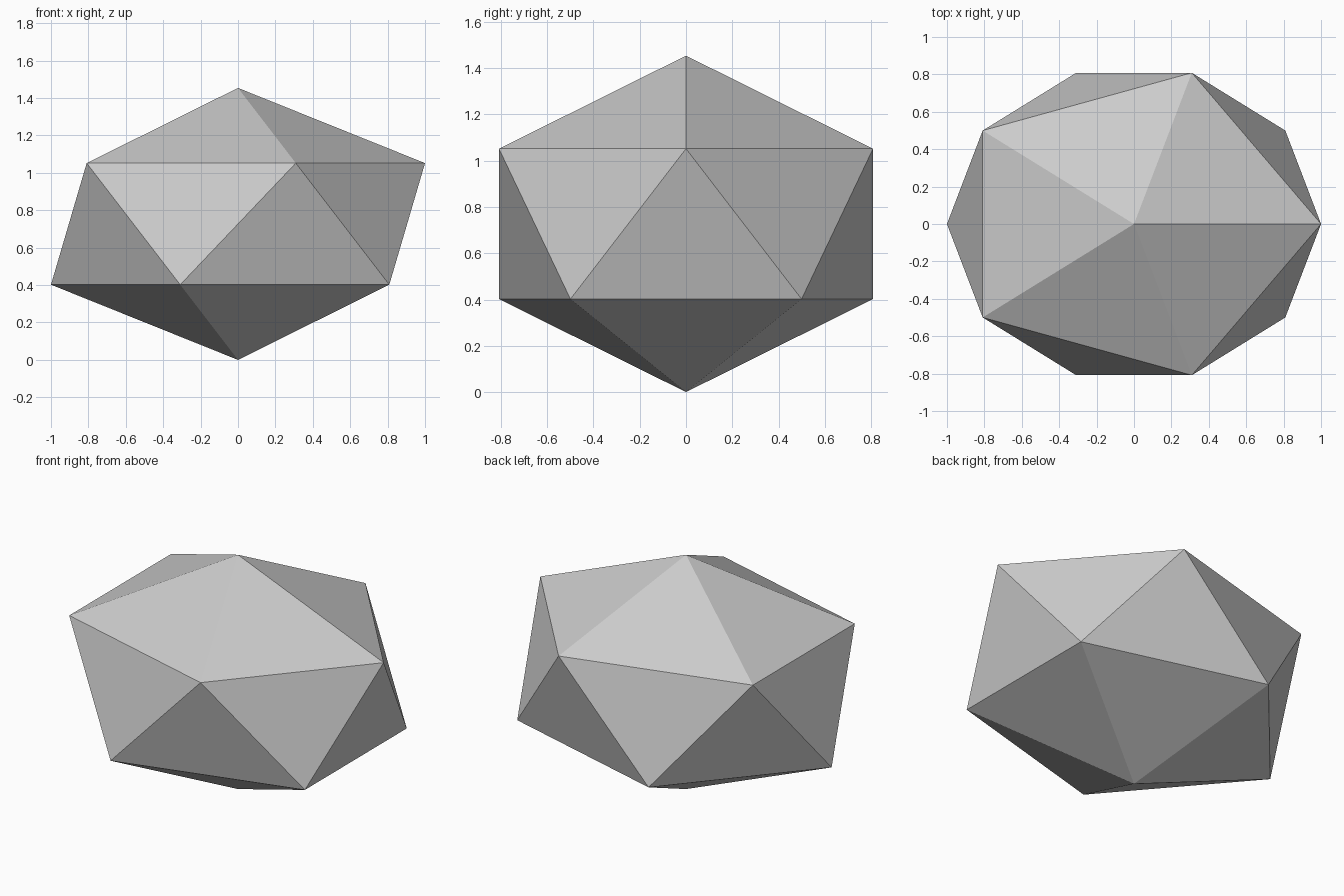
import bpy, bmesh, math

if "Cube" in bpy.data.objects:
    bpy.data.objects.remove(bpy.data.objects["Cube"])

# single flat grey
grey = bpy.data.materials.new("light_grey")
grey.diffuse_color = (0.6, 0.6, 0.6, 1.0)
grey.use_nodes = True
grey.node_tree.nodes["Principled BSDF"].inputs["Base Color"].default_value = grey.diffuse_color

DEPTH = 0.85      # front-to-back squash
RING_Z = (0.402, 1.052)
TOP = 1.454

bm = bmesh.new()


def ring(z, start):
    """Five points around the z axis."""
    return [bm.verts.new((math.cos(a), math.sin(a) * DEPTH, z))
            for a in (start + i * math.tau / 5 for i in range(5))]


# two staggered rings and the two tips
lower = ring(RING_Z[0], math.pi / 5)
upper = ring(RING_Z[1], 0)
bottom_tip = bm.verts.new((0, 0, 0))
top_tip = bm.verts.new((0, 0, TOP))

# caps and the zigzag belt
for i in range(5):
    j = (i + 1) % 5
    bm.faces.new((upper[i], upper[j], top_tip))
    bm.faces.new((lower[j], lower[i], bottom_tip))
    bm.faces.new((upper[i], lower[i], upper[j]))
    bm.faces.new((lower[i], lower[j], upper[j]))
bmesh.ops.recalc_face_normals(bm, faces=bm.faces)

mesh = bpy.data.meshes.new("faceted_rock")
bm.to_mesh(mesh)
bm.free()
mesh.materials.append(grey)
bpy.context.collection.objects.link(bpy.data.objects.new("faceted_rock", mesh))
